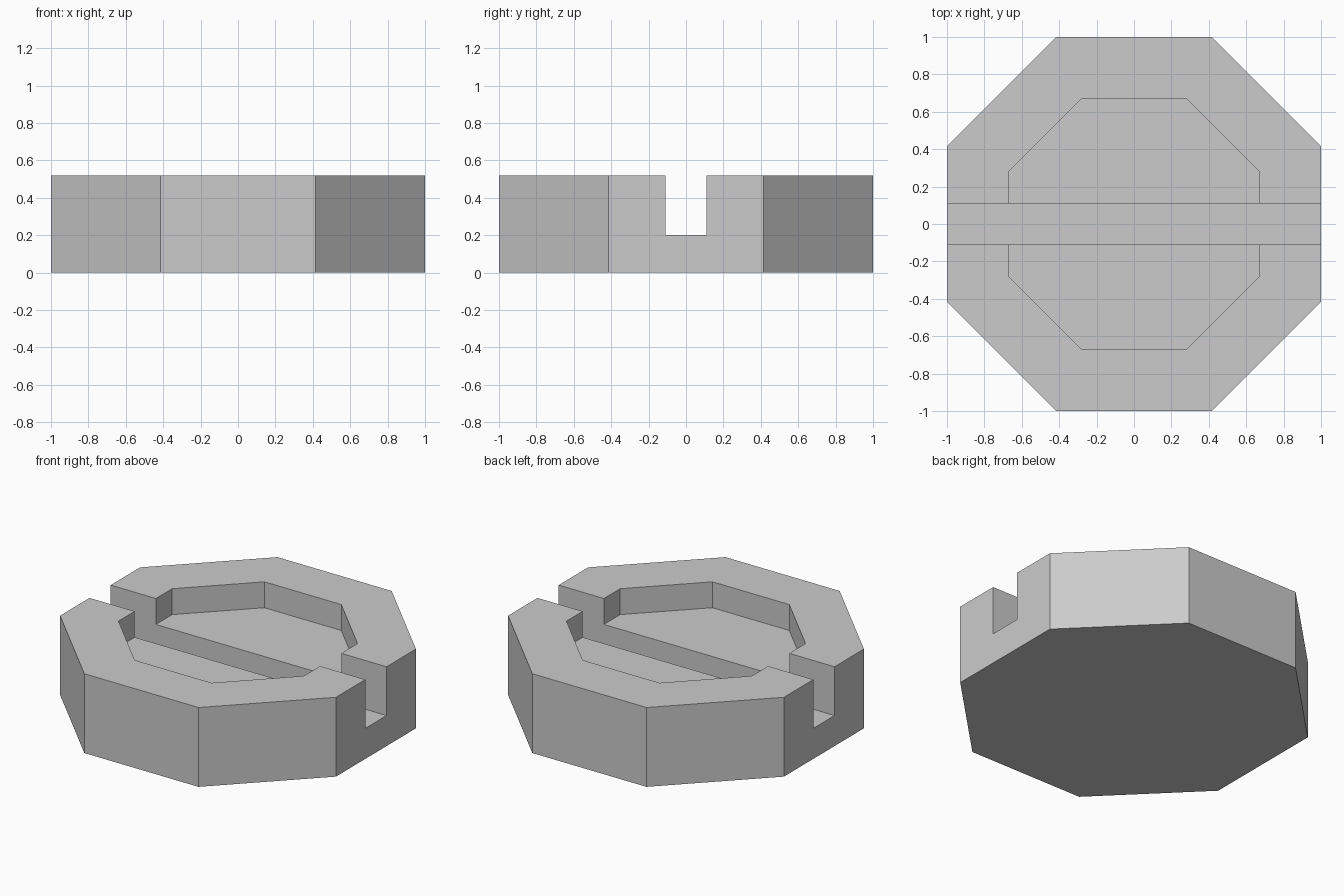
import bpy
from math import pi, cos

if "Cube" in bpy.data.objects:
    bpy.data.objects.remove(bpy.data.objects["Cube"])

HEIGHT = 0.52
POCKET_FLOOR = 0.35
CHANNEL_FLOOR = 0.20


def octagon(name, apothem, z0, z1):
    """Octagonal prism with flats facing the axes."""
    bpy.ops.mesh.primitive_cylinder_add(
        vertices=8, radius=apothem / cos(pi / 8), depth=z1 - z0,
        location=(0, 0, (z0 + z1) / 2), rotation=(0, 0, pi / 8))
    ob = bpy.context.object
    ob.name = name
    bpy.ops.object.transform_apply(location=True, rotation=True, scale=True)
    return ob


def cut(target, cutter):
    """Subtract the cutter from the target and remove it."""
    cutter.hide_render = True
    mod = target.modifiers.new(cutter.name, 'BOOLEAN')
    mod.operation = 'DIFFERENCE'
    mod.solver = 'EXACT'
    mod.object = cutter
    bpy.context.view_layer.objects.active = target
    bpy.ops.object.modifier_apply(modifier=mod.name)
    bpy.data.objects.remove(cutter, do_unlink=True)


# Solid octagonal body
body = octagon("octagonal_body", 1.0, 0, HEIGHT)

# Shallow octagonal recess in the top
cut(body, octagon("recess_cutter", 0.672, POCKET_FLOOR, HEIGHT + 0.2))

# Deeper straight channel running through along x
top = HEIGHT + 0.3
bpy.ops.mesh.primitive_cube_add(size=1, location=(0, 0, (CHANNEL_FLOOR + top) / 2))
channel = bpy.context.object
channel.name = "channel_cutter"
channel.scale = (2.4, 0.22, top - CHANNEL_FLOOR)
bpy.ops.object.transform_apply(location=True, rotation=True, scale=True)
cut(body, channel)
